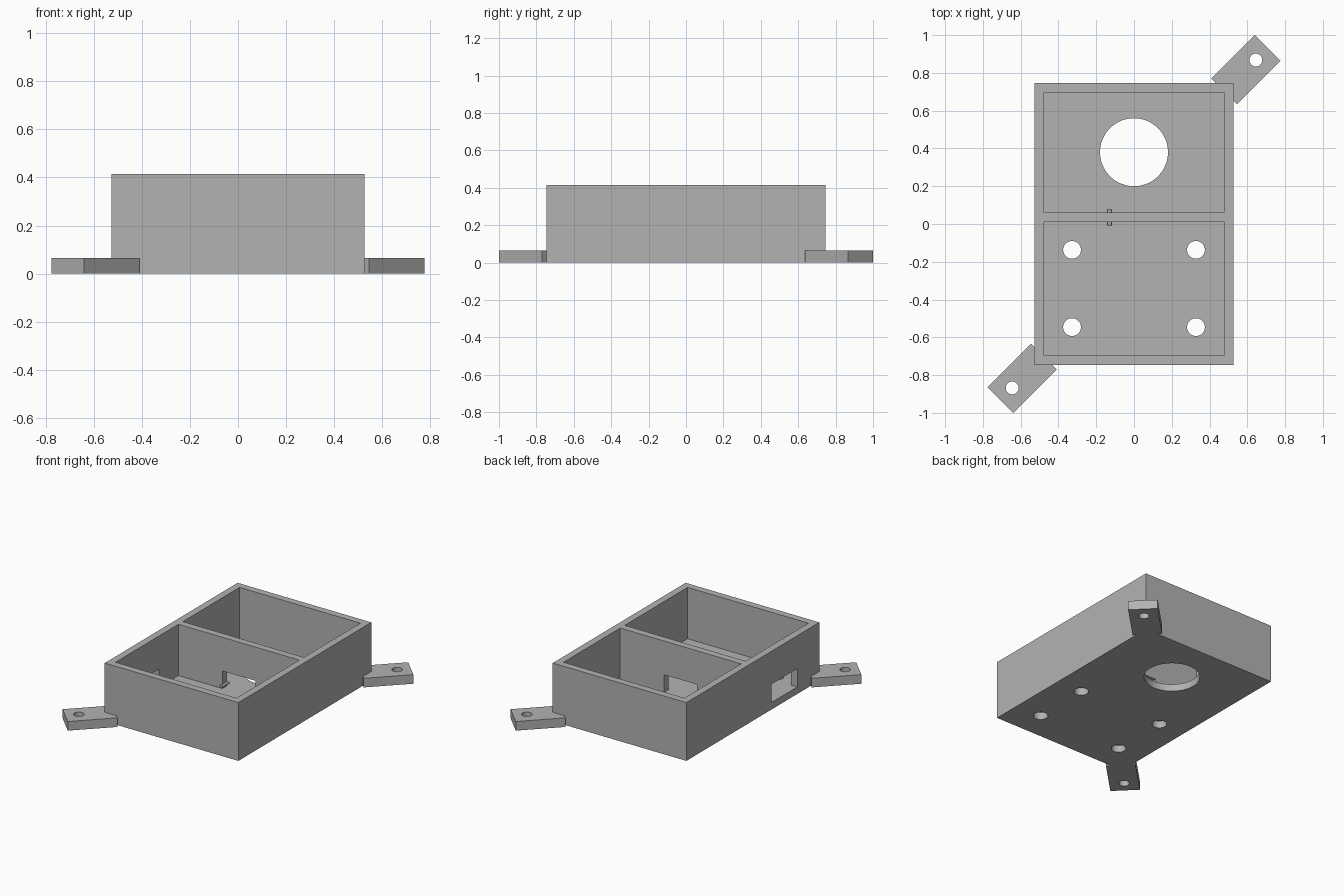
import bpy, math

if "Cube" in bpy.data.objects:
    bpy.data.objects.remove(bpy.data.objects["Cube"])

W, L, H = 0.526, 0.747, 0.415      # half width, half length, height of the case
WALL, FLOOR = 0.05, 0.05

grey = bpy.data.materials.new("grey plastic")
grey.diffuse_color = (0.45, 0.45, 0.45, 1)
grey.use_nodes = True
grey.node_tree.nodes["Principled BSDF"].inputs["Base Color"].default_value = grey.diffuse_color


def box(name, x, y, z, turn=0):
    """Box from (min, max) ranges, optionally turned about z."""
    c = [(a + b) / 2 for a, b in (x, y, z)]
    bpy.ops.mesh.primitive_cube_add(size=1, location=c, rotation=(0, 0, turn))
    ob = bpy.context.object
    ob.name = name
    ob.scale = [b - a for a, b in (x, y, z)]
    bpy.ops.object.transform_apply(location=True, rotation=True, scale=True)
    ob.data.materials.append(grey)
    return ob


def rod(name, loc, r, depth, sides=48, rot=(0, 0, 0)):
    bpy.ops.mesh.primitive_cylinder_add(vertices=sides, radius=r, depth=depth,
                                        location=loc, rotation=rot)
    ob = bpy.context.object
    ob.name = name
    bpy.ops.object.transform_apply(location=True, rotation=True, scale=True)
    ob.data.materials.append(grey)
    return ob


def combine(target, tool, operation):
    """Apply a boolean and discard the tool."""
    mod = target.modifiers.new("bool", 'BOOLEAN')
    mod.operation, mod.object, mod.solver = operation, tool, 'EXACT'
    bpy.ops.object.select_all(action='DESELECT')
    bpy.context.view_layer.objects.active = target
    target.select_set(True)
    bpy.ops.object.modifier_apply(modifier=mod.name)
    bpy.data.objects.remove(tool)


# open case with corner mounting tabs
case = box("case", (-W, W), (-L, L), (0, H))
for s in (-1, 1):
    cx, cy = s * 0.5925, s * 0.8175
    tab = box("mounting_tab", (cx - 0.1625, cx + 0.1625),
              (cy - 0.0955, cy + 0.0955), (0, 0.065), math.pi / 4)
    combine(case, tab, 'UNION')

# two compartments, leaving the divider between them
inner = W - WALL
for y in ((-L + WALL, 0.01), (0.06, L - WALL)):
    combine(case, box("compartment", (-inner, inner), y, (FLOOR, H + 0.2)), 'DIFFERENCE')

# cable window in the divider and port window in the left wall
combine(case, box("cable_window", (-0.13, 0.13), (0.0, 0.07), (FLOOR, 0.175)), 'DIFFERENCE')
combine(case, box("port_window", (-W - 0.1, -inner + 0.02), (-0.50, -0.21), (FLOOR, 0.18)),
        'DIFFERENCE')

# round holes: large opening, four floor screw holes, two tab screw holes
holes = [(0, 0.38, 0.18)]
holes += [(x, y, 0.047) for x in (-0.328, 0.328) for y in (-0.137, -0.546)]
holes += [(s * 0.645, s * 0.868, 0.034) for s in (-1, 1)]
for x, y, r in holes:
    combine(case, rod("hole", (x, y, 0), r, 0.3), 'DIFFERENCE')

# smooth only the hole walls
bpy.context.view_layer.objects.active = case
case.select_set(True)
bpy.ops.object.shade_smooth_by_angle(angle=math.radians(30))

# small pin through the divider at the edge of the cable window
rod("divider_pin", (-0.13, 0.035, 0.07), 0.01, 0.084, 12, (math.pi / 2, 0, 0))
